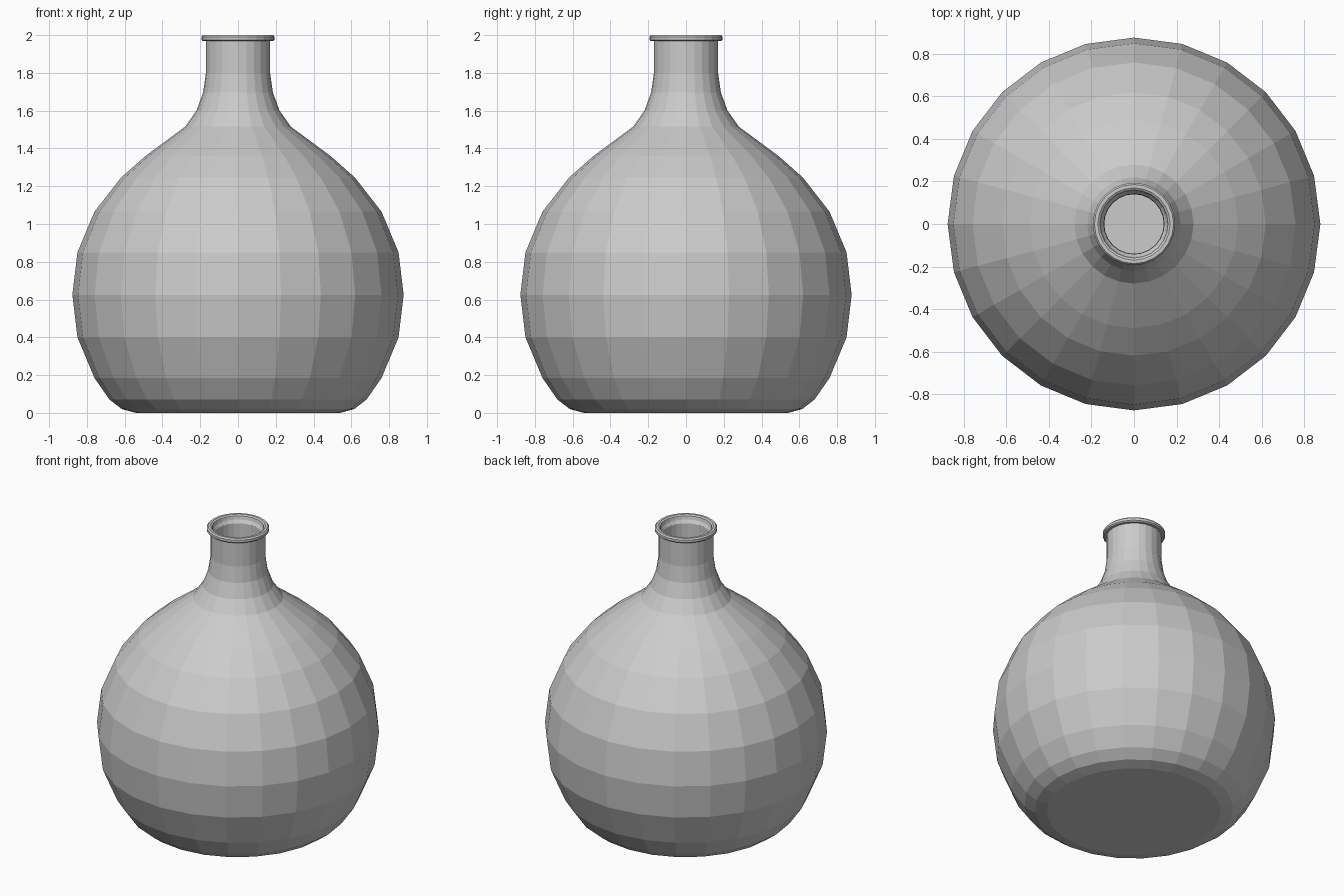
import bpy, bmesh, math

if "Cube" in bpy.data.objects:
    bpy.data.objects.remove(bpy.data.objects["Cube"])

SIDES = 24

# Outer profile (radius, height), base to neck
outer = [(0.54, 0.0), (0.615, 0.02), (0.68, 0.07), (0.76, 0.185), (0.85, 0.40),
         (0.877, 0.625), (0.85, 0.85), (0.76, 1.065), (0.62, 1.245), (0.49, 1.36),
         (0.28, 1.515), (0.22, 1.60), (0.185, 1.695), (0.17, 1.80), (0.17, 1.968)]

# Rolled lip around the mouth
lip = [(0.186, 1.968), (0.194, 1.975), (0.194, 1.991), (0.186, 2.0),
       (0.17, 2.0), (0.16, 1.993), (0.155, 1.97)]

# Inner wall: outer profile moved inward by the glass thickness
T = 0.03
inner = [(0.142, 1.95)]
for i in range(len(outer) - 2, 0, -1):
    (r0, z0), (r, z), (r1, z1) = outer[i - 1:i + 2]
    dr, dz = r1 - r0, z1 - z0
    n = math.hypot(dr, dz)
    inner.append((r - T * dz / n, max(z + T * dr / n, T)))
inner.append((0.53, T))


def lathe(name, profile):
    """Revolve a profile about z and cap both ends."""
    bm = bmesh.new()
    rings = [[bm.verts.new((r * math.cos(a), r * math.sin(a), z))
              for a in (2 * math.pi * k / SIDES for k in range(SIDES))]
             for r, z in profile]
    for lo, hi in zip(rings, rings[1:]):
        for k in range(SIDES):
            j = (k + 1) % SIDES
            bm.faces.new((lo[k], lo[j], hi[j], hi[k]))
    bm.faces.new(rings[0][::-1])
    bm.faces.new(rings[-1])
    mesh = bpy.data.meshes.new(name)
    bm.to_mesh(mesh)
    bm.free()
    obj = bpy.data.objects.new(name, mesh)
    bpy.context.collection.objects.link(obj)
    return obj


# Hollow bottle with an open mouth
lathe("round_bottle", outer + lip + inner)
